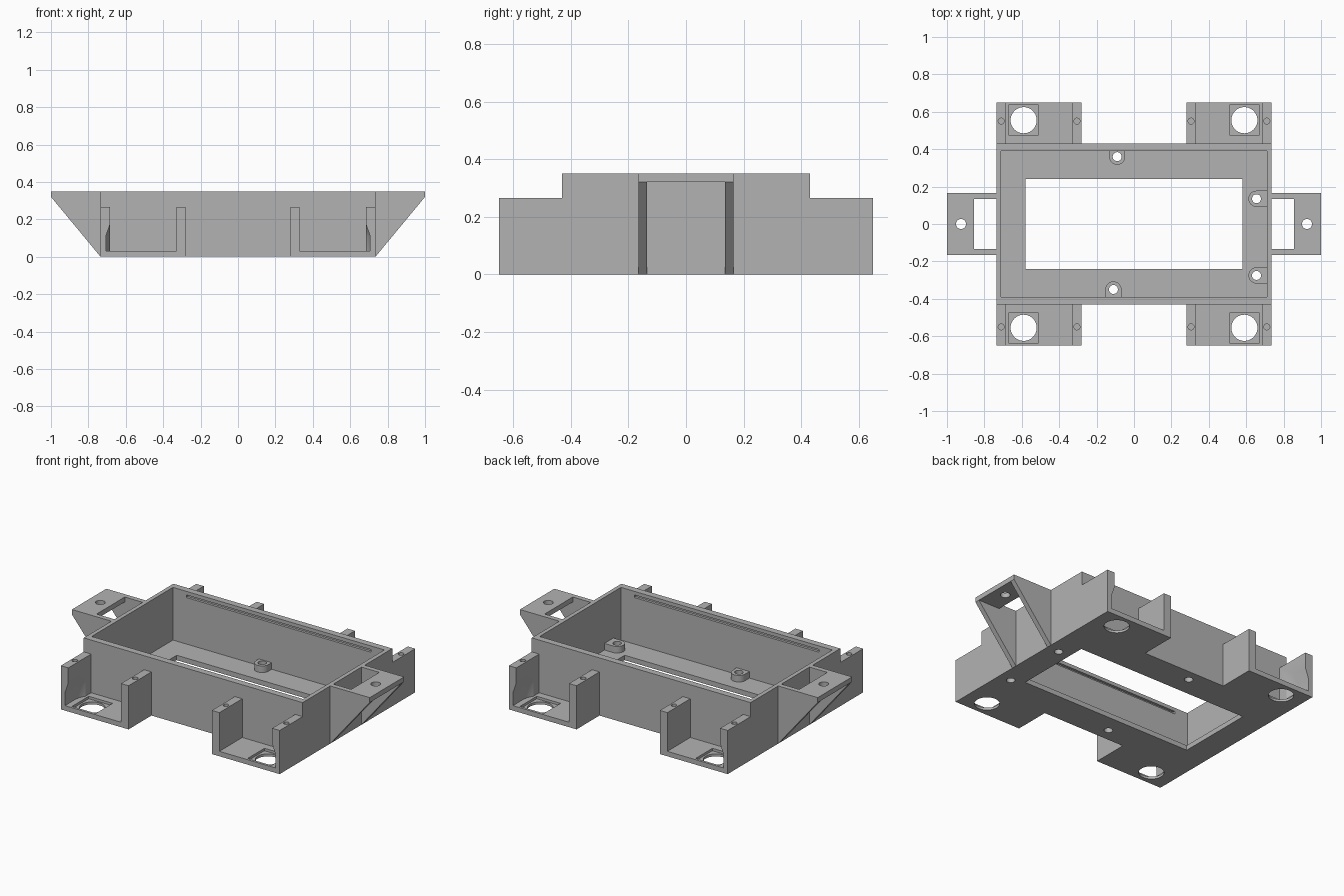
import bpy, bmesh, math
from itertools import product

if "Cube" in bpy.data.objects:
    bpy.data.objects.remove(bpy.data.objects["Cube"])

grey = bpy.data.materials.new("plain grey")
grey.use_nodes = True
grey.diffuse_color = (0.45, 0.45, 0.45, 1)
grey.node_tree.nodes["Principled BSDF"].inputs["Base Color"].default_value = (0.45, 0.45, 0.45, 1)


def box(x, y, z):
    return list(product(x, y, z))


def ring(cx, cy, r, z, n=40):
    return [(cx + r * math.cos(2 * math.pi * i / n),
             cy + r * math.sin(2 * math.pi * i / n), z) for i in range(n)]


def rod(cx, cy, r, z0, z1):
    return ring(cx, cy, r, z0) + ring(cx, cy, r, z1)


def solid(name, points):
    """Convex solid wrapped around the given points."""
    bm = bmesh.new()
    for p in points:
        bm.verts.new(p)
    bmesh.ops.remove_doubles(bm, verts=bm.verts, dist=1e-5)
    bmesh.ops.convex_hull(bm, input=bm.verts)
    bmesh.ops.dissolve_limit(bm, angle_limit=0.01, verts=bm.verts, edges=bm.edges)
    bmesh.ops.recalc_face_normals(bm, faces=bm.faces)
    mesh = bpy.data.meshes.new(name)
    bm.to_mesh(mesh)
    bm.free()
    mesh.materials.append(grey)
    obj = bpy.data.objects.new(name, mesh)
    bpy.context.collection.objects.link(obj)
    return obj


def cut(obj, *shapes):
    """Subtract convex shapes one after another."""
    for pts in shapes:
        cutter = solid("cutter", pts)
        cutter.hide_render = True
        mod = obj.modifiers.new("cut", 'BOOLEAN')
        mod.operation, mod.solver, mod.object = 'DIFFERENCE', 'EXACT', cutter
        graph = bpy.context.evaluated_depsgraph_get()
        mesh = bpy.data.meshes.new_from_object(obj.evaluated_get(graph))
        obj.modifiers.clear()
        obj.data = mesh
        bpy.data.objects.remove(cutter)
    return obj


def mirror(obj, x, y):
    mod = obj.modifiers.new("mirror", 'MIRROR')
    mod.use_axis = (x, y, False)
    mod.use_mirror_merge = False


W, D, H, FLOOR = 0.735, 0.43, 0.35, 0.03
parts = []

# Open tray with a window in its floor and a lid groove in each long wall
tray = solid("tray", box((-W, W), (-D, D), (0, H)))
cut(tray,
    box((-0.71, 0.71), (-0.39, 0.39), (FLOOR, 0.5)),
    box((-0.58, 0.58), (-0.24, 0.24), (-0.1, 0.1)),
    box((-0.62, 0.62), (-0.405, 0.405), (0.312, 0.328)))
parts.append(tray)

# D-shaped screw posts running into the nearest wall
R = 0.043
posts = {"back": (-0.09, 0.36), "front": (-0.11, -0.35),
         "left_back": (0.655, 0.135), "left_front": (0.655, -0.275)}
for place, (x, y) in posts.items():
    if place.startswith("left"):
        foot = box((x, 0.71), (y - R, y + R), (FLOOR, 0.07))
    else:
        foot = box((x - R, x + R), (y, math.copysign(0.39, y)), (FLOOR, 0.07))
    hole = rod(x, y, 0.024, -0.1, 0.2)
    post = solid(place + "_screw_post", rod(x, y, R, FLOOR, 0.07) + foot)
    parts.append(cut(post, hole))
    cut(tray, hole)

# Corner brackets: two uprights over a base with a sensor hole
hx, hy = 0.59, 0.555
recess = []
for y in (hy, hy + 0.3):
    recess += rod(hx, y, 0.117, FLOOR, 0.11) + ring(hx, y, 0.09, 0.185)
bracket = solid("corner_brackets", box((0.28, W), (D, 0.65), (0, 0.265)))
cut(bracket,
    box((0.33, 0.685), (D - 0.1, 0.8), (FLOOR, 0.4)),
    recess,
    box((hx - 0.08, hx + 0.08), (0.475, 0.635), (0.015, 0.06)),
    rod(hx, hy, 0.07, -0.1, 0.1),
    rod(0.305, 0.55, 0.016, 0.195, 0.4),
    rod(0.71, 0.55, 0.016, 0.195, 0.4))
mirror(bracket, True, True)
parts.append(bracket)

# Side mounting ears: top plate with screw hole, sloped gussets below
ear = solid("mounting_ears",
            box((W, 1), (-0.165, 0.165), (0.32, H)) +
            [(W, y, 0) for y in (-0.165, 0.165)])
under = box((W - 0.1, 1.1), (-0.135, 0.135), (-0.1, 0.32))
cut(ear, under,
    box((W - 0.1, 0.855), (-0.135, 0.135), (0.2, 0.5)),
    rod(0.925, 0, 0.027, 0.2, 0.5))
mirror(ear, True, False)
parts.append(ear)

# Smooth the round holes, keep edges sharp
bpy.ops.object.select_all(action='DESELECT')
for obj in parts:
    obj.select_set(True)
bpy.context.view_layer.objects.active = tray
bpy.ops.object.shade_smooth_by_angle(angle=math.radians(30))
